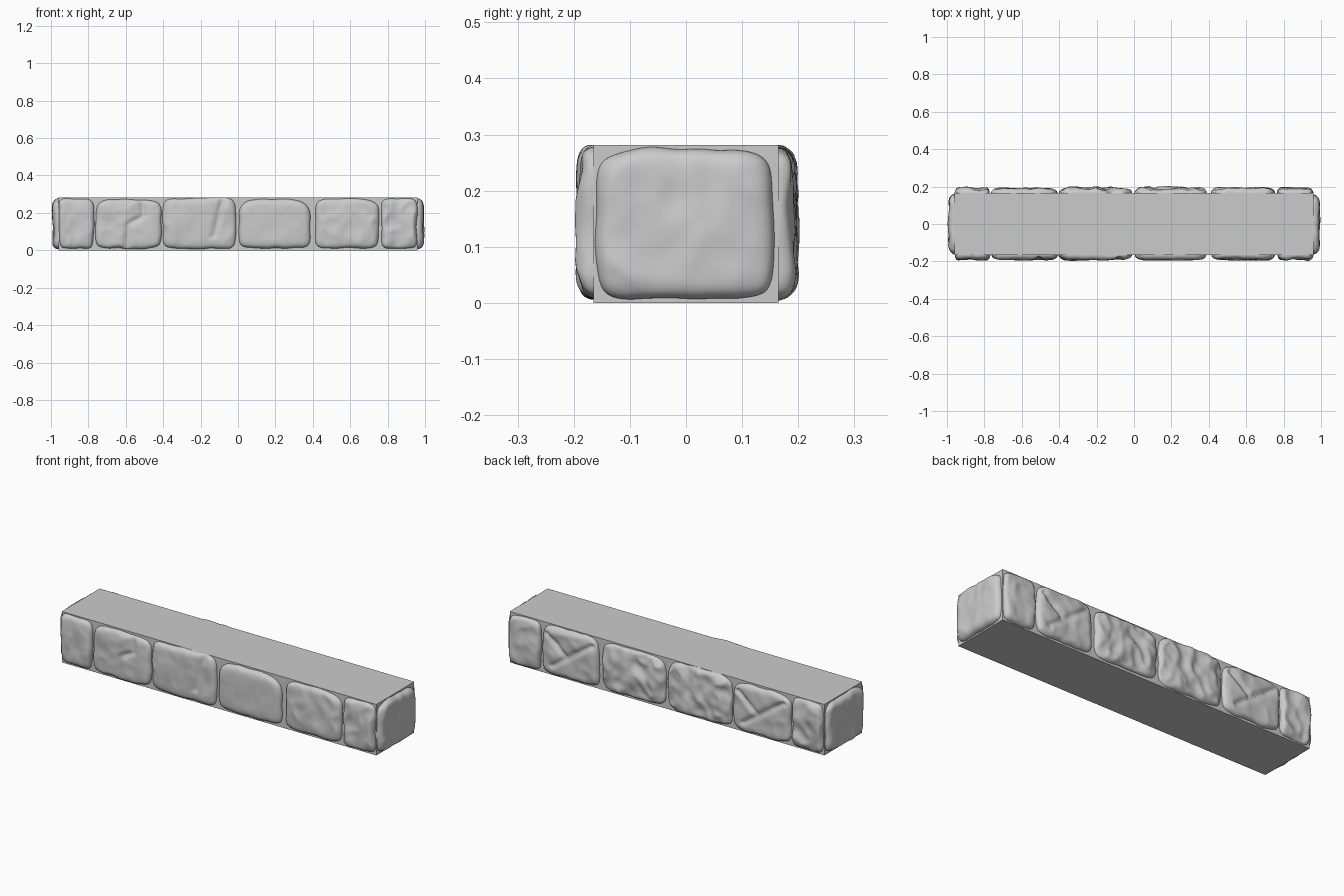
import bpy, bmesh, math
from mathutils import Vector, noise

cube = bpy.data.objects.get("Cube")
if cube:
    bpy.data.objects.remove(cube, do_unlink=True)

stone_grey = bpy.data.materials.new("stone_grey")
stone_grey.use_nodes = True
colour = (0.6, 0.6, 0.6, 1)
stone_grey.diffuse_color = colour
stone_grey.node_tree.nodes["Principled BSDF"].inputs["Base Color"].default_value = colour

HX, HY, HEIGHT = 0.96, 0.165, 0.281


def finish(name, bm, smooth):
    mesh = bpy.data.meshes.new(name)
    bm.to_mesh(mesh)
    bm.free()
    mesh.materials.append(stone_grey)
    obj = bpy.data.objects.new(name, mesh)
    bpy.context.collection.objects.link(obj)
    if smooth:
        mesh.shade_smooth()
    return obj


def crack_depth(p, cracks):
    """Groove strength at p from a list of line segments."""
    best = 0
    for a, b in cracks:
        a, b = Vector(a), Vector(b)
        t = max(0, min(1, (p - a).dot(b - a) / (b - a).length_squared))
        gap = (p - a.lerp(b, t)).length
        best = max(best, math.exp(-(gap / 0.08) ** 2))
    return best


def stone(name, wall, a0, a1, z0, z1, depth, rough, seed, cracks=(), top_slope=0):
    """Rounded, weathered stone face; wall maps (along, out, z) to a position."""
    bm = bmesh.new()
    cols = 44 if a1 - a0 > 0.25 else 30
    rows = 34
    bmesh.ops.create_grid(bm, x_segments=cols, y_segments=rows, size=1)
    offset = Vector((seed * 7.3, seed * 3.1, seed * 1.7))
    for v in bm.verts:
        # Crowd the grid towards the rim and round its corners
        u, w = (math.sin(c * math.pi / 2) for c in v.co.xy)
        rim = max(abs(u), abs(w))
        norm = (abs(u) ** 7 + abs(w) ** 7) ** (1 / 7)
        k = rim / norm if norm else 1
        p = Vector((u * k, w * k))
        edge = max(0, 1 - rim ** 9) ** 0.5
        along = (a0 + a1) / 2 + p.x * (a1 - a0) / 2
        z = (z0 + z1) / 2 + p.y * (z1 - z0) / 2
        q = Vector((along * 10, z * 8, 0)) + offset
        broad = noise.noise(q)
        ridge = abs(noise.noise(q * 1.3 + Vector((4, 9, 2))))
        fine = noise.noise(q * 3)
        relief = 0.92 + rough * (0.35 * broad - 0.5 * ridge + 0.1 * fine)
        relief -= 0.4 * crack_depth(p, cracks)
        out = depth * edge * max(0.2, min(1.12, relief)) - 0.002
        # Uneven outline
        wobble = 0.007 * rim ** 3
        along += wobble * noise.noise(q * 1.5 + Vector((1, 2, 5)))
        z += wobble * noise.noise(q * 1.5 + Vector((8, 3, 1)))
        if p.y > 0:
            z -= top_slope * p.y * p.x ** 4
        v.co = wall(along, out, min(HEIGHT, max(0.001, z)))
    # Make the stone face outwards
    bm.normal_update()
    middle = wall((a0 + a1) / 2, 1, 0) - wall((a0 + a1) / 2, 0, 0)
    if sum((f.normal * f.calc_area() for f in bm.faces), Vector()).dot(middle) < 0:
        bmesh.ops.reverse_faces(bm, faces=bm.faces)
    finish(name, bm, True)


# Plain core block
bm = bmesh.new()
bmesh.ops.create_cube(bm, size=1)
for v in bm.verts:
    v.co = (v.co.x * 2 * HX, v.co.y * 2 * HY, (v.co.z + 0.5) * HEIGHT)
finish("core_block", bm, False)

front = lambda a, out, z: Vector((a, -HY - out, z))
back = lambda a, out, z: Vector((a, HY + out, z))
left = lambda a, out, z: Vector((HX + out, a, z))
right = lambda a, out, z: Vector((-HX - out, a, z))

# Front stones: start, end, bottom, top, roughness, cracks, top slope
step_crack = [((-0.05, -0.9), (0.0, 0.0)), ((0.0, 0.0), (0.45, 0.3)), ((0.45, 0.3), (0.45, 0.95))]
slant_crack = [((0.4, -0.5), (0.65, 0.95))]
front_stones = [
    (-0.957, -0.772, 0.008, 0.278, 0.6, (), 0),
    (-0.762, -0.412, 0.01, 0.272, 0.5, step_crack, 0.01),
    (-0.402, -0.012, 0.008, 0.28, 0.5, slant_crack, 0),
    (0.005, 0.387, 0.012, 0.275, 0.25, (), 0.035),
    (0.412, 0.752, 0.01, 0.276, 0.6, (), 0.015),
    (0.765, 0.957, 0.008, 0.276, 1.0, (), 0),
]
for i, (a0, a1, z0, z1, rough, cracks, slope) in enumerate(front_stones):
    stone(f"front_stone_{i + 1}", front, a0, a1, z0, z1, 0.034, rough, i + 1, cracks, slope)

# Back stones follow the same courses, with a rougher middle
cross_crack = [((-0.8, 0.7), (0.6, -0.6)), ((0.1, -0.1), (0.8, 0.7))]
back_rough = [1.0, 0.5, 1.4, 1.4, 0.6, 0.7]
for i, (a0, a1, z0, z1, _, _, _) in enumerate(front_stones):
    cracks = cross_crack if i in (1, 4) else ()
    stone(f"back_stone_{i + 1}", back, a0, a1, z0, z1, 0.035, back_rough[i], i + 11, cracks, 0.01)

# End stones
stone("left_end_stone", left, -0.16, 0.155, 0.008, 0.275, 0.038, 0.4, 21, (), 0.008)
stone("right_end_stone", right, -0.16, 0.16, 0.008, 0.275, 0.038, 0.5, 22, (), 0.008)
